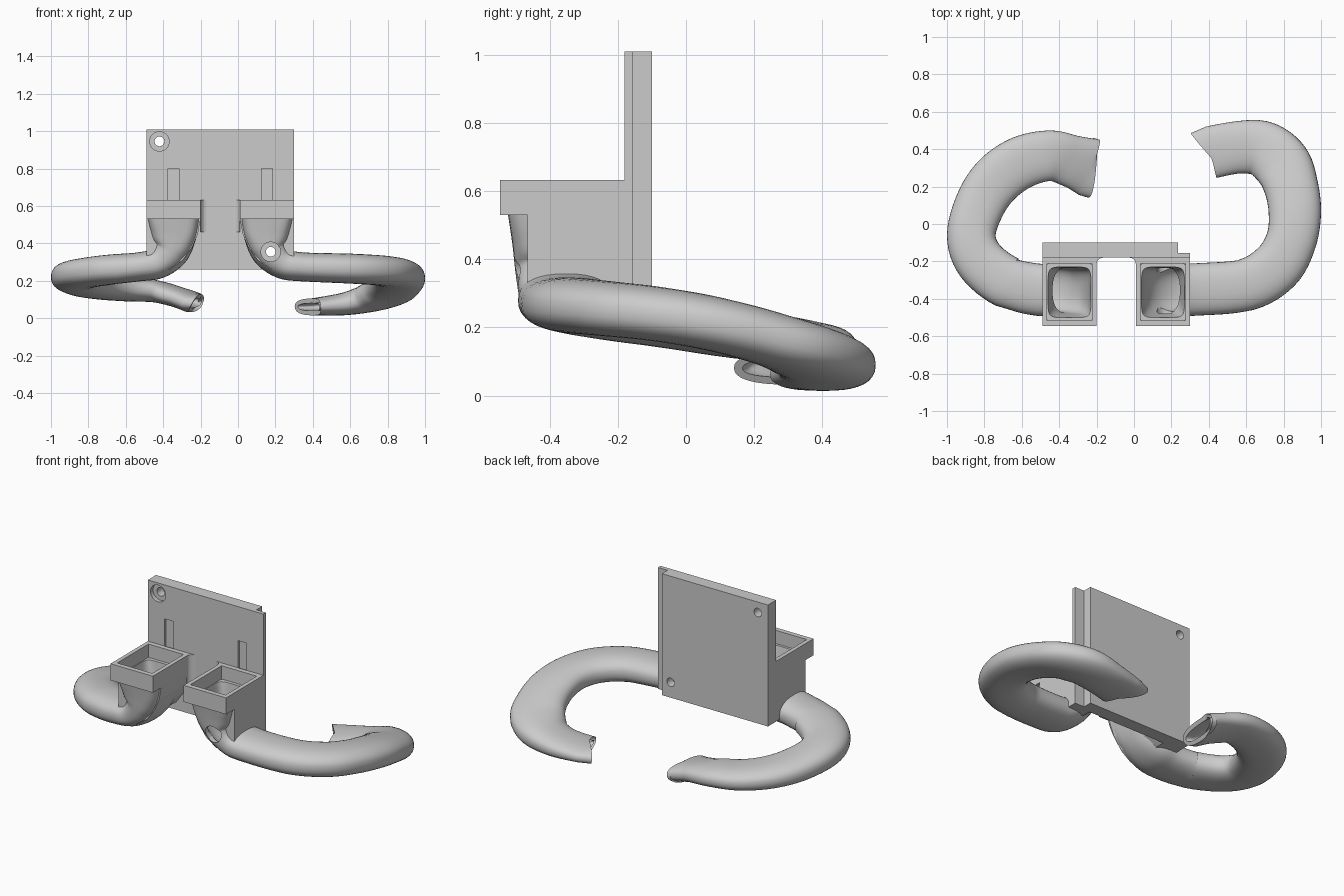
import bpy, bmesh, math
from mathutils import Vector

cube = bpy.data.objects.get("Cube")
if cube:
    bpy.data.objects.remove(cube, do_unlink=True)

grey = bpy.data.materials.new("plain grey")
grey.use_nodes = True
grey.diffuse_color = (0.6, 0.6, 0.6, 1)
grey.node_tree.nodes["Principled BSDF"].inputs["Base Color"].default_value = (0.6, 0.6, 0.6, 1)


def finish(name, bm):
    bmesh.ops.recalc_face_normals(bm, faces=bm.faces)
    mesh = bpy.data.meshes.new(name)
    bm.to_mesh(mesh)
    bm.free()
    mesh.materials.append(grey)
    obj = bpy.data.objects.new(name, mesh)
    bpy.context.collection.objects.link(obj)
    return obj


def shade(obj):
    bpy.ops.object.select_all(action="DESELECT")
    obj.select_set(True)
    bpy.context.view_layer.objects.active = obj
    bpy.ops.object.shade_smooth_by_angle(angle=math.radians(35))


def prism(name, points, axis, low, high):
    """Extrude a flat outline: axis y takes (x, z) points, axis z takes (x, y)."""
    bm = bmesh.new()
    put = (lambda p, d: (p[0], d, p[1])) if axis == "y" else (lambda p, d: (p[0], p[1], d))
    face = bm.faces.new([bm.verts.new(put(p, low)) for p in points])
    grown = bmesh.ops.extrude_face_region(bm, geom=[face])["geom"]
    shift = Vector(put((0, 0), high - low))
    bmesh.ops.translate(bm, vec=shift, verts=[v for v in grown if isinstance(v, bmesh.types.BMVert)])
    return finish(name, bm)


def box(name, x, y, z):
    return prism(name, [(x[0], y[0]), (x[1], y[0]), (x[1], y[1]), (x[0], y[1])], "z", *z)


def disc(name, x, z, r, low, high):
    ring = [(x + r * math.cos(a * math.tau / 32), z + r * math.sin(a * math.tau / 32)) for a in range(32)]
    return prism(name, ring, "y", low, high)


def cut(obj, cutters):
    for c in cutters:
        c.hide_render = True
        mod = obj.modifiers.new("cut", "BOOLEAN")
        mod.operation, mod.solver, mod.object = "DIFFERENCE", "EXACT", c
        bpy.context.view_layer.objects.active = obj
        bpy.ops.object.modifier_apply(modifier=mod.name)


def remove(objs):
    for o in objs:
        bpy.data.objects.remove(o, do_unlink=True)


def blend(a, b, c, d, t):
    return 0.5 * (2 * b + (c - a) * t + (2 * a - 5 * b + 4 * c - d) * t * t + (3 * b - a - 3 * c + d) * t ** 3)


def bridge(bm, r0, r1):
    for a in range(len(r0)):
        b = (a + 1) % len(r0)
        bm.faces.new((r0[a], r0[b], r1[b], r1[a]))


def skin(bm, keys, end, inset, bend, steps=6, sides=36):
    """Skin along keys (x, y, z, width, height); the first bend keys turn in the xz plane.
    Square at the start, round after. Returns the first and last rings."""
    k = [keys[0]] + keys + [keys[-1]]
    path = [[blend(*q, s / steps) for q in zip(*k[i:i + 4])]
            for i in range(len(keys) - 1) for s in range(steps)] + [list(keys[-1])]
    pos = [Vector(p[:3]) for p in path]
    outward = Vector((math.copysign(1, pos[-1].x), 0, 0))
    rings = []
    for i, p in enumerate(path):
        t = (pos[min(i + 1, len(pos) - 1)] - pos[max(i - 1, 0)]).normalized()
        if i == 0:
            t = Vector((0, 0, -1))
        if i == len(path) - 1:
            t = Vector(end).normalized()
        flat = outward if i < bend * steps else t
        side = flat.cross(Vector((0, 0, 1))).normalized()
        up = side.cross(t).normalized()
        power = 2 / (2.4 + 4 * max(0, 1 - i / (2 * steps)))
        ring = []
        for a in range(sides):
            co, si = math.cos(a * math.tau / sides), math.sin(a * math.tau / sides)
            u = math.copysign(abs(co) ** power, co) * (p[3] / 2 - inset)
            v = math.copysign(abs(si) ** power, si) * (p[4] / 2 - inset)
            ring.append(bm.verts.new(pos[i] + side * u + up * v))
        rings.append(ring)
    for r0, r1 in zip(rings, rings[1:]):
        bridge(bm, r0, r1)
    return rings[0], rings[-1]


# Back plate with a rebated edge, screw holes and shallow slots
plate = prism("back_plate", [(-0.49, -0.18), (0.30, -0.18), (0.30, -0.155), (0.235, -0.155),
                             (0.235, -0.10), (-0.49, -0.10)], "z", 0.26, 1.01)
tools = []
for x, z in ((-0.42, 0.945), (0.175, 0.355)):
    tools += [disc("hole_cutter", x, z, 0.026, -0.3, 0), disc("bore_cutter", x, z, 0.052, -0.3, -0.155)]
for x in (-0.345, 0.155):
    tools.append(box("slot_cutter", (x - 0.03, x + 0.03), (-0.3, -0.165), (0.55, 0.80)))
cut(plate, tools)
remove(tools)

# Horn paths beyond the elbows
tails = {
    "right": ([(-0.68, -0.31, 0.26, 0.28, 0.16), (-0.82, -0.20, 0.24, 0.27, 0.16),
               (-0.87, -0.06, 0.22, 0.26, 0.16), (-0.82, 0.11, 0.19, 0.27, 0.15),
               (-0.73, 0.24, 0.17, 0.28, 0.14), (-0.60, 0.33, 0.155, 0.28, 0.13),
               (-0.45, 0.365, 0.145, 0.27, 0.12), (-0.33, 0.335, 0.115, 0.28, 0.11),
               (-0.23, 0.30, 0.08, 0.32, 0.11)], (0.86, -0.08, -0.5)),
    "left": ([(0.60, -0.325, 0.265, 0.28, 0.16), (0.76, -0.23, 0.255, 0.28, 0.16),
              (0.84, -0.09, 0.24, 0.27, 0.16), (0.86, 0.06, 0.215, 0.28, 0.16),
              (0.84, 0.20, 0.18, 0.29, 0.16), (0.79, 0.32, 0.14, 0.31, 0.16),
              (0.69, 0.40, 0.105, 0.30, 0.15), (0.56, 0.41, 0.075, 0.28, 0.12),
              (0.395, 0.38, 0.06, 0.28, 0.09)], (-0.75, -0.65, -0.1)),
}
elbow = [(0.0, -0.365, 0.55, 0.32, 0.28), (0.0, -0.36, 0.45, 0.30, 0.25),
         (0.02, -0.355, 0.36, 0.29, 0.21), (0.085, -0.35, 0.295, 0.28, 0.17),
         (0.18, -0.35, 0.275, 0.28, 0.155)]
for label, (tail, end) in tails.items():
    s = -1 if label == "right" else 1
    cx = -0.095 + 0.25 * s
    keys = [(cx + s * e[0], *e[1:]) for e in elbow] + tail

    # Hollow horn: outer and inner skins joined at both ends
    bm = bmesh.new()
    outer = skin(bm, keys, end, 0, len(elbow))
    inner = skin(bm, keys, end, 0.025, len(elbow))
    for ring, inner_ring in zip(outer, inner):
        bridge(bm, ring, inner_ring)
    horn = finish(label + "_horn", bm)

    # Socket frame, open into the horn
    mouth = box("mouth_cutter", (cx - 0.12, cx + 0.12), (-0.515, -0.21), (0.5, 0.7))
    socket = box(label + "_socket", (cx - 0.145, cx + 0.145), (-0.545, -0.18), (0.53, 0.632))
    cut(socket, [mouth])

    # Filler block behind the elbow, cleared where the horn is hollow
    outline = [(0.145, 0.53), (0.145, 0.26), (0.02, 0.26), (-0.05, 0.31), (-0.10, 0.38),
               (-0.13, 0.45), (-0.145, 0.53)]
    filler = prism(label + "_filler", [(cx + s * u, z) for u, z in outline], "y", -0.465, -0.18)
    bm = bmesh.new()
    for ring in skin(bm, keys, end, 0.02, len(elbow)):
        bm.faces.new(ring)
    hollow = finish("hollow_cutter", bm)
    cut(filler, [hollow])
    remove([hollow, mouth])

    # Screwdriver passage through the left elbow to the lower screw hole
    if label == "left":
        passage = disc("passage_cutter", 0.175, 0.355, 0.052, -0.7, -0.17)
        cut(horn, [passage])
        cut(filler, [passage])
        remove([passage])
    shade(horn)

    # Concave fillet where the socket's inner side meets the plate
    x0 = cx - s * 0.145
    arc = [(x0 - s * 0.035 * (1 - math.sin(a * math.pi / 12)),
            -0.18 - 0.035 * (1 - math.cos(a * math.pi / 12))) for a in range(7)]
    prism(label + "_fillet", [(x0, -0.18)] + arc, "z", 0.46, 0.632)
